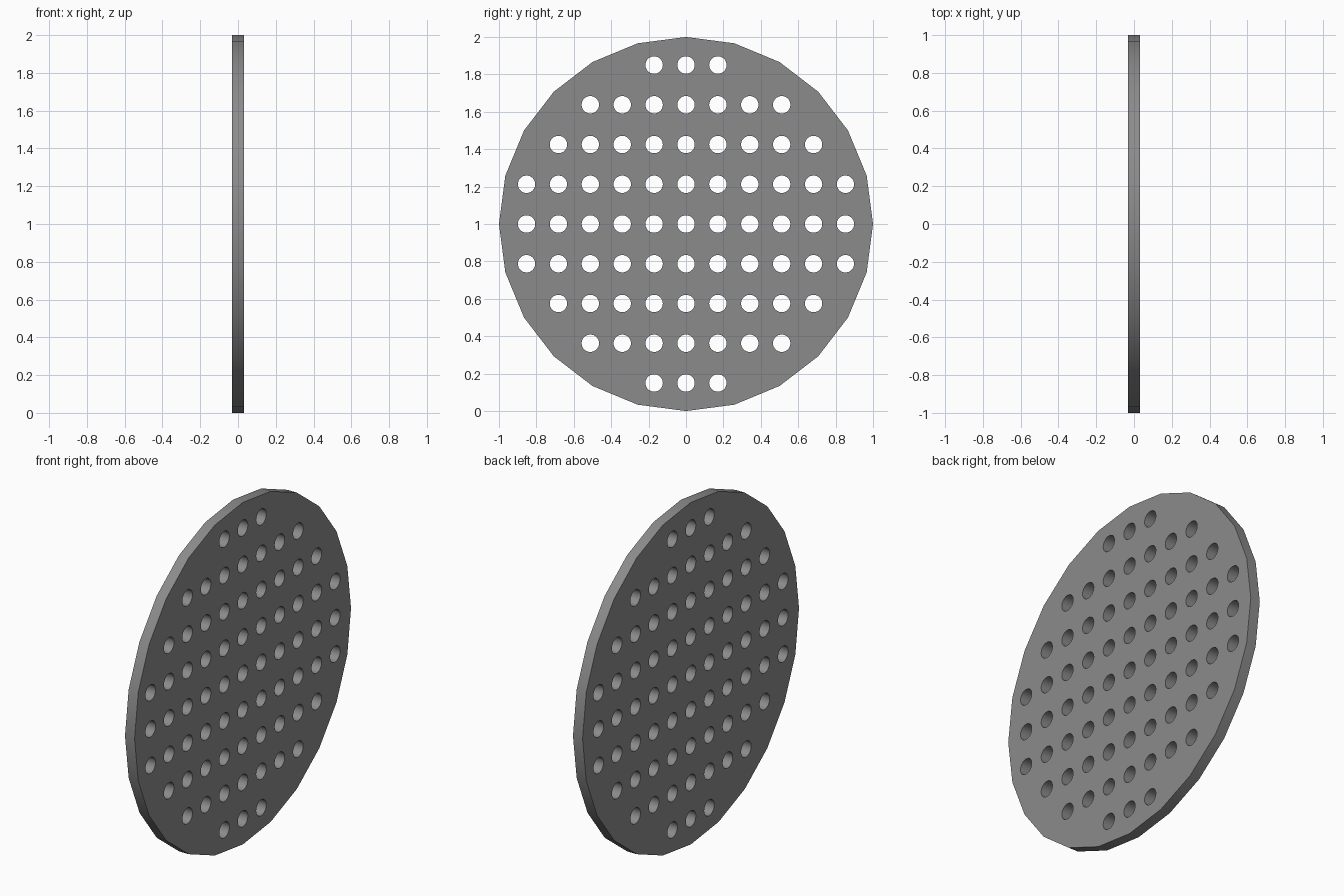
import bpy, bmesh
from math import cos, sin, tau, pi, radians

if "Cube" in bpy.data.objects:
    bpy.data.objects.remove(bpy.data.objects["Cube"])

HALF_THICKNESS = 0.031
PITCH_Y, PITCH_Z = 0.1705, 0.2125
HOLE_RADIUS = 0.0465

curve = bpy.data.curves.new("perforated_disc", 'CURVE')
curve.dimensions = '2D'
curve.fill_mode = 'BOTH'
curve.extrude = HALF_THICKNESS


def add_ring(cx, cy, radius, sides):
    """Closed polygon outline in the disc plane."""
    s = curve.splines.new('POLY')
    s.points.add(sides - 1)
    for i, p in enumerate(s.points):
        a = tau * i / sides
        p.co = (cx + radius * cos(a), cy + radius * sin(a), 0, 1)
    s.use_cyclic_u = True


# Faceted outer rim
add_ring(0, 0, 1.0, 24)

# Through holes: number of holes each side of the centre, per row
for row, reach in zip(range(-4, 5), (1, 3, 4, 5, 5, 5, 4, 3, 1)):
    for col in range(-reach, reach + 1):
        add_ring(col * PITCH_Y, row * PITCH_Z, HOLE_RADIUS, 32)

# Stand the disc upright, facing along x
disc = bpy.data.objects.new("perforated_disc", curve)
bpy.context.collection.objects.link(disc)
disc.rotation_euler = (pi / 2, 0, pi / 2)
disc.location = (0, 0, 1)

# Convert to a clean welded mesh
bpy.context.view_layer.objects.active = disc
disc.select_set(True)
bpy.ops.object.convert(target='MESH')
disc = bpy.context.object
bm = bmesh.new()
bm.from_mesh(disc.data)
bmesh.ops.remove_doubles(bm, verts=bm.verts, dist=0.0005)
bmesh.ops.recalc_face_normals(bm, faces=bm.faces)
bm.to_mesh(disc.data)
bm.free()

# Dark grey metal
dark = bpy.data.materials.new("dark_grey")
dark.diffuse_color = (0.26, 0.26, 0.26, 1)
dark.use_nodes = True
dark.node_tree.nodes["Principled BSDF"].inputs["Base Color"].default_value = dark.diffuse_color
disc.data.materials.clear()
disc.data.materials.append(dark)

# Smooth rim and hole walls, crisp edges against the flat faces
bpy.ops.object.shade_smooth_by_angle(angle=radians(30))
